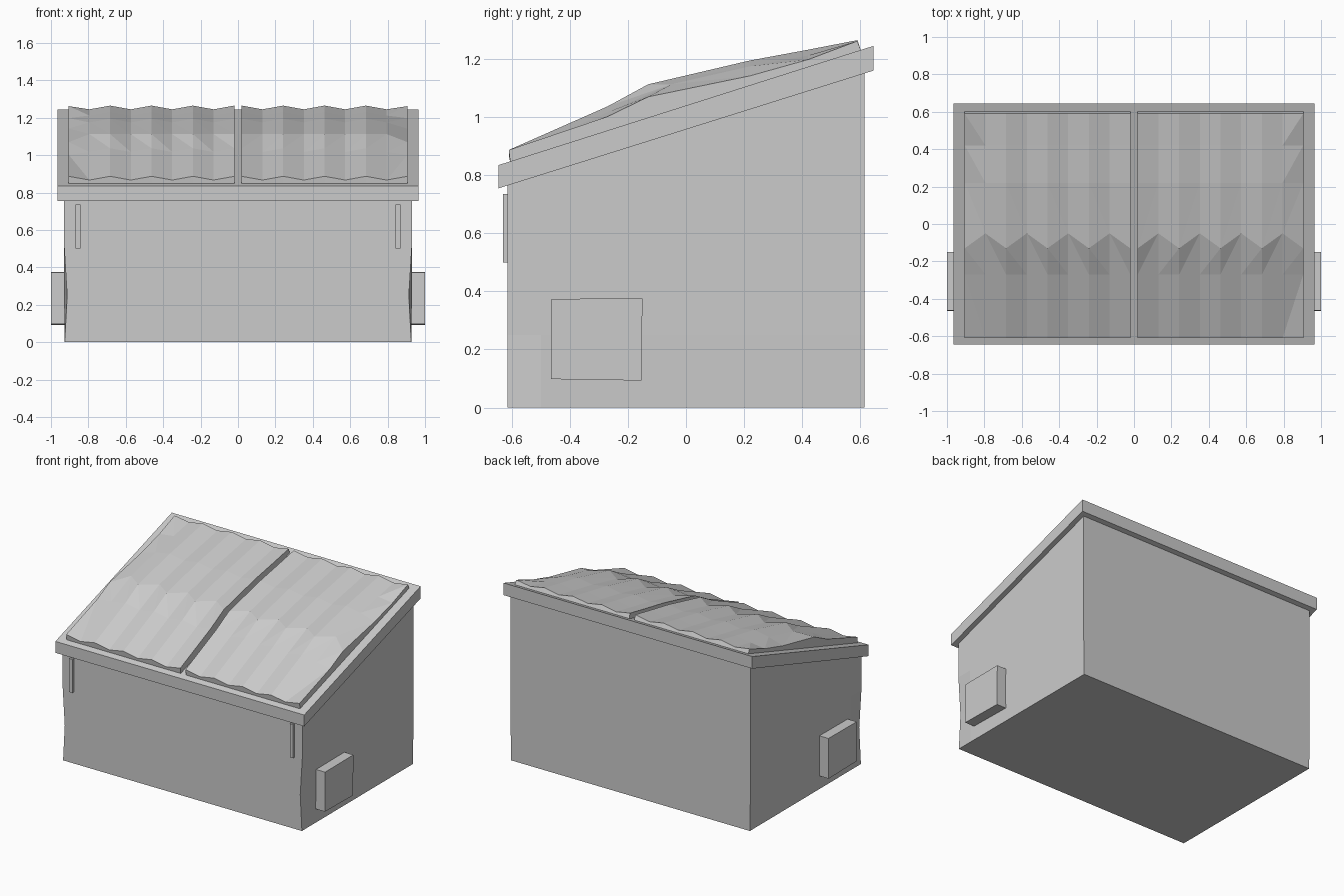
import bpy, bmesh
from mathutils import Vector

if "Cube" in bpy.data.objects:
    bpy.data.objects.remove(bpy.data.objects["Cube"])


def finish(name, bm):
    bmesh.ops.recalc_face_normals(bm, faces=bm.faces[:])
    me = bpy.data.meshes.new(name)
    bm.to_mesh(me)
    bm.free()
    ob = bpy.data.objects.new(name, me)
    bpy.context.collection.objects.link(ob)
    return ob


def extrude_profile(bm, yz, x0, x1):
    """Closed y-z profile extruded along x."""
    f = bm.faces.new([bm.verts.new((x0, y, z)) for y, z in yz])
    ext = bmesh.ops.extrude_face_region(bm, geom=[f])
    verts = [g for g in ext["geom"] if isinstance(g, bmesh.types.BMVert)]
    bmesh.ops.translate(bm, vec=(x1 - x0, 0, 0), verts=verts)


def prism(name, yz, x0, x1):
    bm = bmesh.new()
    extrude_profile(bm, yz, x0, x1)
    return finish(name, bm)


def rim_top(y):
    return 0.835 + (y + 0.645) * 0.41 / 1.29


# Bin body with slightly dented front corners
bm = bmesh.new()
extrude_profile(bm, [(-0.615, 0), (0.615, 0), (0.615, 1.16), (-0.615, 0.775)], -0.93, 0.93)
for co, no in (((0, 0, 0.25), (0, 0, 1)), ((0, 0, 0.52), (0, 0, 1)), ((0, -0.5, 0), (0, 1, 0))):
    bmesh.ops.bisect_plane(bm, geom=bm.verts[:] + bm.edges[:] + bm.faces[:],
                           plane_co=co, plane_no=no)
for v in bm.verts:
    if v.co.y < -0.6 and abs(v.co.z - 0.25) < 0.01:
        v.co.x *= 0.982
    elif v.co.z < 0.01:
        v.co.x *= 0.996
finish("bin_body", bm)

# Sloping rim
prism("rim", [(-0.645, 0.755), (0.645, 1.16), (0.645, 1.245), (-0.645, 0.835)], -0.965, 0.965)

# Corrugated lids: crowned along y, rippled along x, lower at the outer edge
ROWS = [(-0.61, 0.887, 0.887), (-0.27, 1.037, 1.002), (-0.05, 1.133, 1.07),
        (0.22, 1.195, 1.142), (0.42, 1.232, 1.198), (0.59, 1.265, 1.262)]
COLS = 8


def lid(name, side):
    bm = bmesh.new()
    top, base = [], []
    for i in range(COLS + 1):
        x = side * (0.02 + 0.885 * i / COLS)
        column = []
        for j, (y, crown, edge) in enumerate(ROWS):
            z = edge if i == COLS else crown - (0.02 if i % 2 else 0)
            yy = y - (0.08 if j == 2 and i % 2 == 0 else 0)
            if j == 2 and i % 2 == 0 and i < COLS:
                z -= 0.02
            column.append(bm.verts.new((x, yy, z)))
        top.append(column)
        base.append([bm.verts.new((x, y, rim_top(y) - 0.004))
                     for y in [-0.605] + [r[0] for r in ROWS[1:-1]] + [0.603]])
    n = len(ROWS) - 1
    for i in range(COLS):
        for j in range(n):
            for g in (top, base):
                a, b, c, d = g[i][j], g[i + 1][j], g[i + 1][j + 1], g[i][j + 1]
                bm.faces.new((a, b, c))
                bm.faces.new((a, c, d))
        for j in (0, n):
            bm.faces.new((top[i][j], top[i + 1][j], base[i + 1][j], base[i][j]))
    for i in (0, COLS):
        for j in range(n):
            bm.faces.new((top[i][j], top[i][j + 1], base[i][j + 1], base[i][j]))
    return finish(name, bm)


for side, label in ((-1, "left"), (1, "right")):
    lid(label + "_lid", side)
    # Side lifting pocket
    prism(label + "_fork_pocket", [(-0.465, 0.098), (-0.153, 0.093), (-0.15, 0.376), (-0.463, 0.374)],
          side * 0.9, side * 1.0)
    # Front upright strip
    prism(label + "_front_strip", [(-0.61, 0.5), (-0.63, 0.5), (-0.63, 0.735), (-0.61, 0.735)],
          side * 0.843, side * 0.868)
